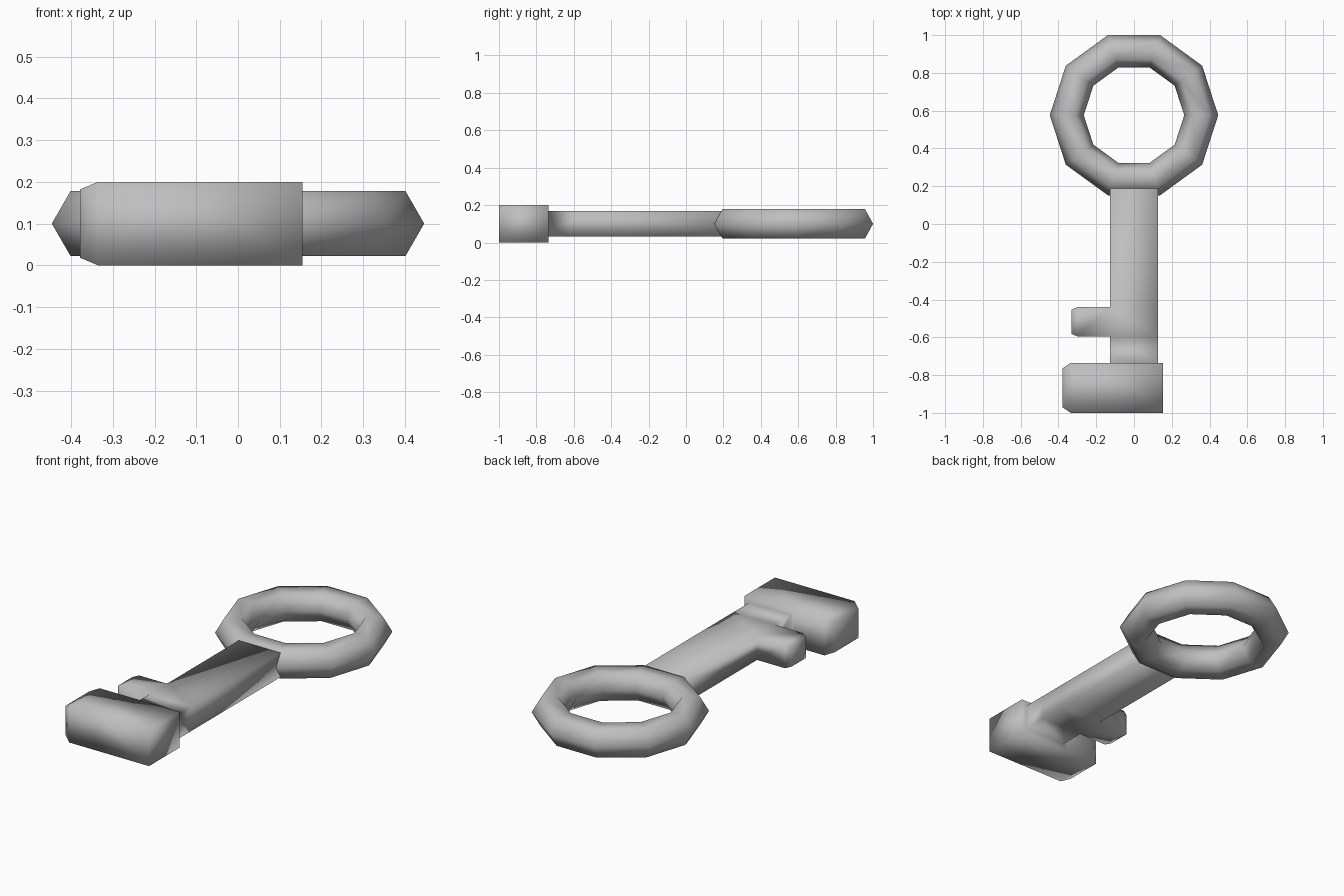
import bpy
import bmesh
from mathutils import Vector, Matrix

cube = bpy.data.objects.get("Cube")
if cube:
    bpy.data.objects.remove(cube, do_unlink=True)

grey = bpy.data.materials.new("grey metal")
grey.use_nodes = True
color = (0.52, 0.52, 0.52, 1)
grey.diffuse_color = color
grey.node_tree.nodes["Principled BSDF"].inputs["Base Color"].default_value = color

MID = 0.1  # height of the key's middle plane


def finish(obj):
    obj.data.materials.append(grey)
    for poly in obj.data.polygons:
        poly.use_smooth = True


def extrude(bm, face, move=(0, 0, 0), scale=(1, 1, 1)):
    """Extrude one face, move it and scale it about its own centre."""
    new = bmesh.ops.extrude_discrete_faces(bm, faces=[face])["faces"][0]
    centre = new.calc_center_median()
    for v in new.verts:
        offset = v.co - centre
        v.co = centre + Vector(move) + Vector(a * s for a, s in zip(offset, scale))
    bm.normal_update()
    return new


def right_side(face):
    """Neighbour of a face that looks towards -x."""
    return next(f for e in face.edges for f in e.link_faces if f.normal.x < -0.9)


# Ring handle
bpy.ops.mesh.primitive_torus_add(major_segments=10, minor_segments=6,
                                 major_radius=0.356, minor_radius=0.09,
                                 location=(0, 0.576, MID))
ring = bpy.context.object
ring.name = "ring_handle"
finish(ring)

# Shaft, from inside the ring down to the small tooth
bm = bmesh.new()
bmesh.ops.create_cube(bm, size=1, matrix=Matrix.Translation((0, -0.1, MID))
                      @ Matrix.Diagonal((0.256, 0.68, 0.136, 1)))
bm.normal_update()
end = min(bm.faces, key=lambda f: f.calc_center_median().y)

# Small tooth
end = extrude(bm, end, (0, -0.155, 0))
tooth = extrude(bm, right_side(end), (-0.172, 0, 0))
extrude(bm, tooth, (-0.03, 0, 0), (1, 0.83, 0.83))

# Neck and large end bit
end = extrude(bm, end, (0, -0.14, 0))
end = extrude(bm, end, scale=(0.308 / 0.256, 1, 0.2 / 0.136))
end = extrude(bm, end, (0, -0.265, 0))
bit = extrude(bm, right_side(end), (-0.181, 0, 0))
extrude(bm, bit, (-0.043, 0, 0), (1, 0.78, 0.82))

mesh = bpy.data.meshes.new("shaft_and_bit")
bm.to_mesh(mesh)
bm.free()
shaft = bpy.data.objects.new("shaft_and_bit", mesh)
bpy.context.collection.objects.link(shaft)
finish(shaft)
